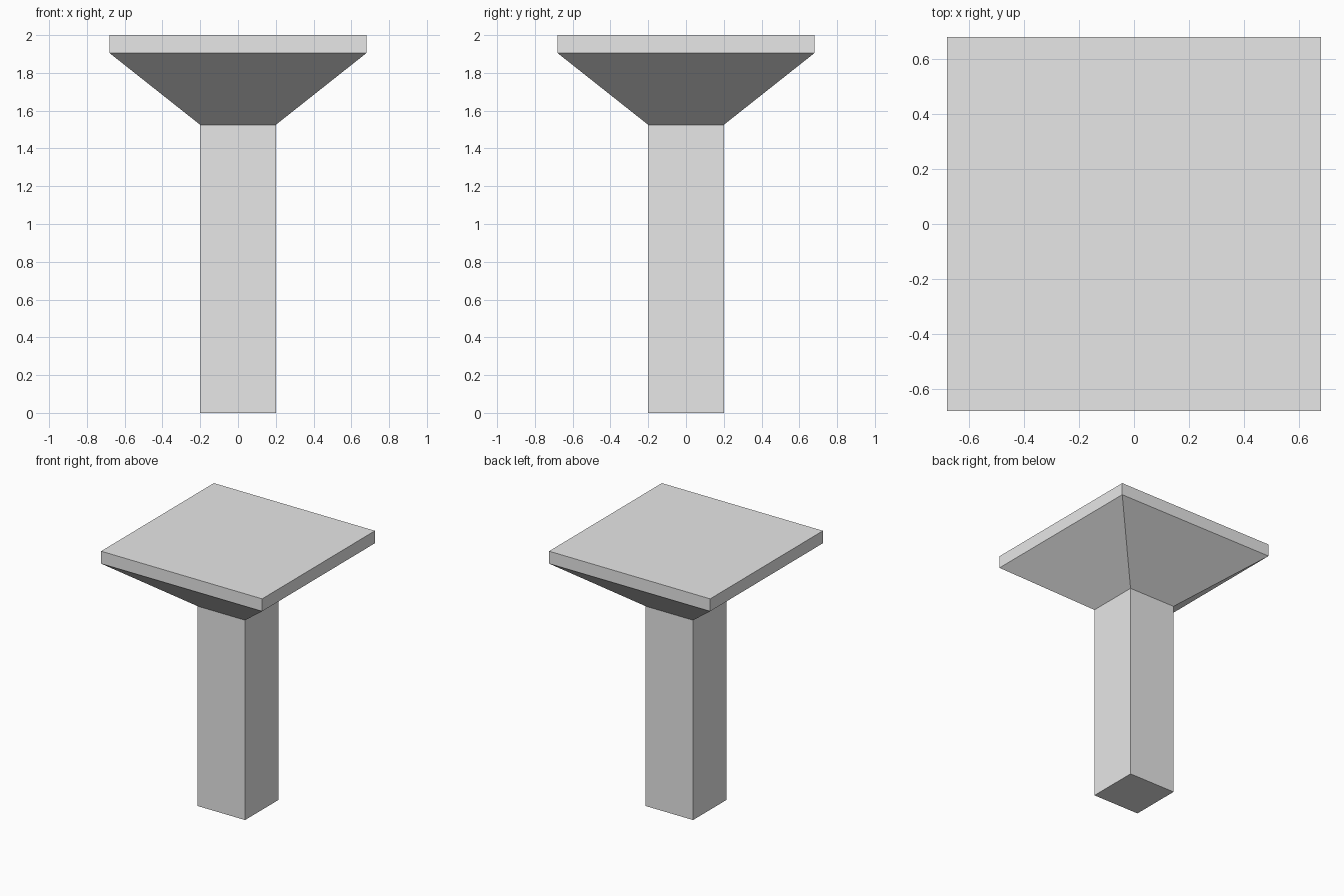
import bpy
import bmesh

cube = bpy.data.objects.get("Cube")
if cube:
    bpy.data.objects.remove(cube, do_unlink=True)

POST, SLAB = 0.2, 0.68  # half widths

grey = bpy.data.materials.new("plain grey")
grey.use_nodes = True
grey.diffuse_color = (0.8, 0.8, 0.8, 1)
grey.node_tree.nodes["Principled BSDF"].inputs["Base Color"].default_value = grey.diffuse_color

# Square post, flared capital and slab, as one stacked square profile: (half width, height)
profile = [(POST, 0), (POST, 1.525), (SLAB, 1.905), (SLAB, 2)]
bm = bmesh.new()
rings = [[bm.verts.new((sx * half, sy * half, z))
          for sx, sy in ((-1, -1), (1, -1), (1, 1), (-1, 1))]
         for half, z in profile]
for lower, upper in zip(rings, rings[1:]):
    for i in range(4):
        j = (i + 1) % 4
        bm.faces.new((lower[i], lower[j], upper[j], upper[i]))

# Closed base and flat top
bm.faces.new(rings[0][::-1])
bm.faces.new(rings[-1])

mesh = bpy.data.meshes.new("square_column")
bm.to_mesh(mesh)
bm.free()
mesh.materials.append(grey)
column = bpy.data.objects.new("square_column", mesh)
bpy.context.collection.objects.link(column)
